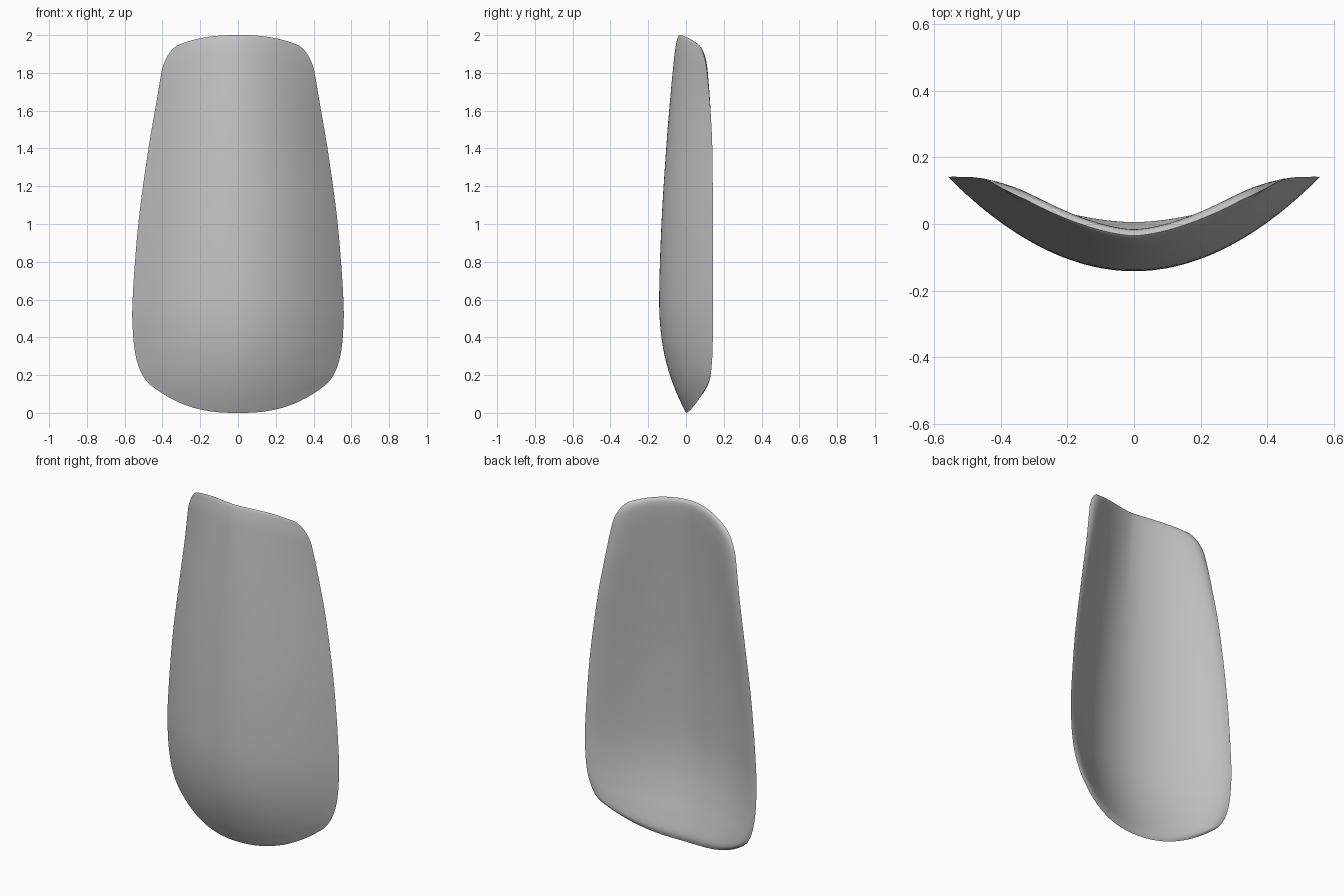
import bpy
import bmesh
from math import radians

cube = bpy.data.objects.get("Cube")
if cube:
    bpy.data.objects.remove(cube)

# Cross ribs from bottom to top: spine z, spine y, half width, edge y, edge z, thickness
RIBS = [
    (0.00, 0.000, 0.468, 0.115, 0.152, 0.0),
    (0.04, -0.020, 0.495, 0.126, 0.183, 0.025),
    (0.13, -0.060, 0.522, 0.134, 0.235, 0.04),
    (0.25, -0.100, 0.543, 0.140, 0.31, 0.045),
    (0.40, -0.130, 0.556, 0.142, 0.42, 0.045),
    (0.60, -0.142, 0.558, 0.142, 0.60, 0.045),
    (1.00, -0.130, 0.528, 0.142, 1.00, 0.045),
    (1.40, -0.105, 0.477, 0.140, 1.38, 0.045),
    (1.66, -0.084, 0.438, 0.129, 1.61, 0.045),
    (1.85, -0.066, 0.411, 0.115, 1.77, 0.044),
    (1.92, -0.058, 0.397, 0.107, 1.835, 0.041),
    (1.965, -0.050, 0.378, 0.098, 1.88, 0.034),
    (1.99, -0.043, 0.354, 0.086, 1.917, 0.022),
    (2.00, -0.035, 0.325, 0.073, 1.944, 0.0),
]
STEPS = 6      # rows between two ribs
COLUMNS = 64   # columns across the width


def smooth_ribs(ribs, steps):
    """Pass a smooth spline through the ribs."""
    padded = [ribs[0]] + ribs + [ribs[-1]]
    rows = []
    for a, b, c, d in zip(padded, padded[1:], padded[2:], padded[3:]):
        for k in range(steps):
            t = k / steps
            rows.append([
                q + t / 2 * (r - p + t * (2 * p - 5 * q + 4 * r - s
                             + t * (3 * (q - r) + s - p)))
                for p, q, r, s in zip(a, b, c, d)])
    rows.append(list(ribs[-1]))
    return rows


def add_face_grid(bm, rows, depth):
    """Rows bow backward to their corners; depth 1 gives the back face,
    which curls to meet the front at the edge."""
    grid = []
    for spine_z, spine_y, width, edge_y, edge_z, thick in rows:
        height = min(max(spine_z / 2, 0), 1)
        bow = 2 - 0.4 * height ** 4 - 0.2 * (1 - height) ** 8
        line = []
        for i in range(COLUMNS + 1):
            u = 2 * i / COLUMNS - 1
            y = spine_y + (edge_y - spine_y) * abs(u) ** bow
            line.append(bm.verts.new((
                u * width,
                y + depth * thick * (1 - u ** 10),
                spine_z + (edge_z - spine_z) * abs(u) ** 2.5)))
        grid.append(line)
    for low, high in zip(grid, grid[1:]):
        for i in range(COLUMNS):
            bm.faces.new((low[i], low[i + 1], high[i + 1], high[i]))


def make_material(name, value):
    mat = bpy.data.materials.new(name)
    mat.use_nodes = True
    colour = (value, value, value, 1)
    mat.diffuse_color = colour
    mat.node_tree.nodes["Principled BSDF"].inputs["Base Color"].default_value = colour
    return mat


# Curved plate: front and back faces welded along the outline
bm = bmesh.new()
rows = smooth_ribs(RIBS, STEPS)
for depth in (0, 1):
    add_face_grid(bm, rows, depth)
bmesh.ops.remove_doubles(bm, verts=bm.verts, dist=0.0001)
bmesh.ops.recalc_face_normals(bm, faces=bm.faces)

mesh = bpy.data.meshes.new("curved_plate")
bm.to_mesh(mesh)
bm.free()
plate = bpy.data.objects.new("curved_plate", mesh)
bpy.context.collection.objects.link(plate)
mesh.materials.append(make_material("light_grey", 0.55))
mesh.shade_smooth()
mesh.set_sharp_from_angle(angle=radians(60))
